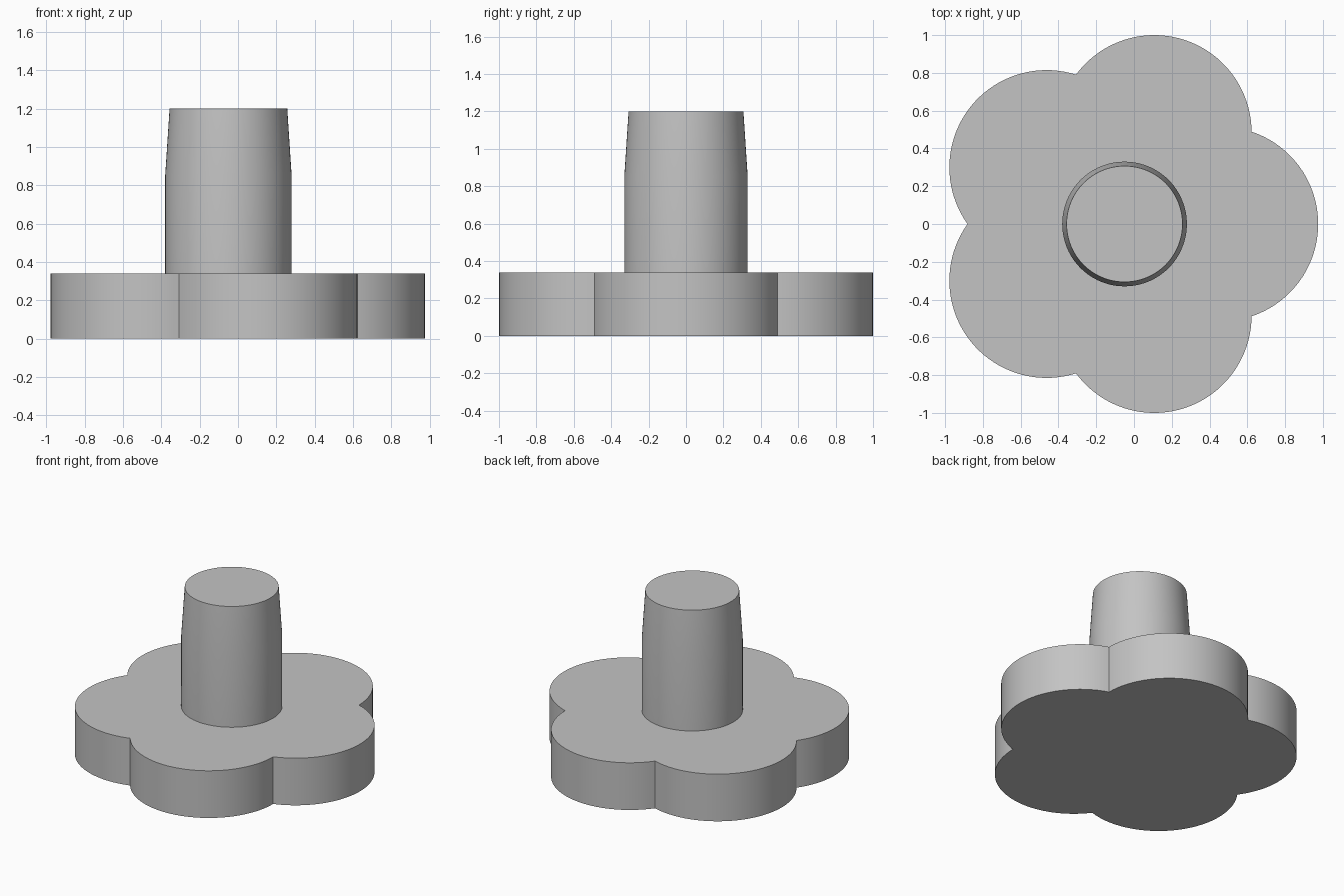
import bpy, bmesh
from math import sin, cos, pi, sqrt, atan2, radians

if "Cube" in bpy.data.objects:
    bpy.data.objects.remove(bpy.data.objects["Cube"], do_unlink=True)

CENTRE_X = -0.05
LOBES = 5
LOBE_DIST, LOBE_R = 0.51, 0.515
BASE_H = 0.34
TOP_Z = 1.2

grey = bpy.data.materials.new("plain grey")
grey.use_nodes = True
colour = (0.55, 0.55, 0.55, 1)
grey.diffuse_color = colour
grey.node_tree.nodes["Principled BSDF"].inputs["Base Color"].default_value = colour


def finish(name, bm):
    """Turn a bmesh into a smooth object with sharp edges kept."""
    bmesh.ops.recalc_face_normals(bm, faces=bm.faces)
    mesh = bpy.data.meshes.new(name)
    bm.to_mesh(mesh)
    bm.free()
    mesh.materials.append(grey)
    obj = bpy.data.objects.new(name, mesh)
    obj.location.x = CENTRE_X
    bpy.context.collection.objects.link(obj)
    bpy.ops.object.select_all(action='DESELECT')
    obj.select_set(True)
    bpy.context.view_layer.objects.active = obj
    bpy.ops.object.shade_smooth_by_angle(angle=radians(30))
    return obj


def loft(rings, cap_bottom):
    """Skin a stack of matching rings and close the ends."""
    bm = bmesh.new()
    loops = [[bm.verts.new(p) for p in ring] for ring in rings]
    n = len(loops[0])
    for low, high in zip(loops, loops[1:]):
        for i in range(n):
            j = (i + 1) % n
            bm.faces.new((low[i], low[j], high[j], high[i]))
    bm.faces.new(loops[-1])
    if cap_bottom:
        bm.faces.new(loops[0][::-1])
    return bm


# Scalloped base: five arcs that meet in sharp notches
half = pi / LOBES
notch = LOBE_DIST * cos(half) + sqrt(LOBE_R**2 - (LOBE_DIST * sin(half))**2)
sweep = atan2(notch * sin(half), notch * cos(half) - LOBE_DIST)
STEPS = 40
outline = []
for k in range(LOBES):
    turn = 2 * half * k
    for i in range(STEPS):
        a = turn - sweep + 2 * sweep * i / STEPS
        outline.append((LOBE_DIST * cos(turn) + LOBE_R * cos(a),
                        LOBE_DIST * sin(turn) + LOBE_R * sin(a)))
finish("scalloped_base", loft([[(x, y, z) for x, y in outline] for z in (0, BASE_H)], True))


# Round stem: straight below, slightly tapered towards the top
def circle(r, z, n=96):
    return [(r * cos(2 * pi * i / n), r * sin(2 * pi * i / n), z) for i in range(n)]


profile = [(0.33, BASE_H), (0.33, 0.85), (0.307, TOP_Z)]
finish("stem", loft([circle(r, z) for r, z in profile], False))
